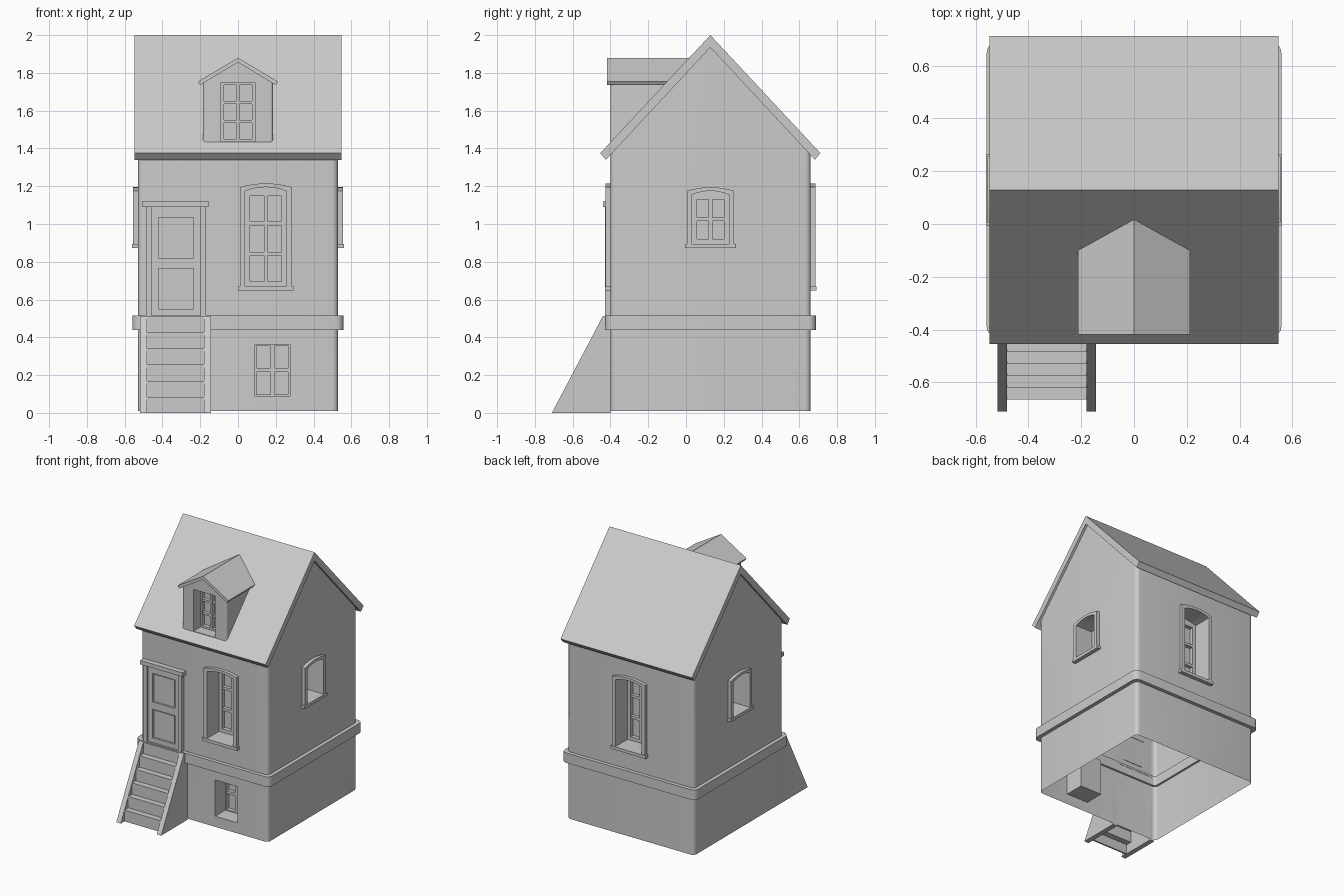
import bpy, bmesh, math
from mathutils import Matrix, Vector

if "Cube" in bpy.data.objects:
    bpy.data.objects.remove(bpy.data.objects["Cube"])

I = Matrix()
CY, HALF = 0.13, 0.53          # house centre in y, half width of the walls


def R(deg, axis='Z'):
    return Matrix.Rotation(math.radians(deg), 4, axis)


def T(x, y, z=0):
    return Matrix.Translation((x, y, z))


def wall_matrix(k):            # local -y points out of wall k (front, right, back, left)
    return T(0, CY) @ R(90 * k) @ T(0, -HALF)


def prism(bm, pts, y0, y1, M=I, hole=None):
    """Extrude an (x, z) profile along y; y1 may depend on z; optional hole of equal point count."""
    end = y1 if callable(y1) else (lambda z: y1)

    def loops(p):
        return ([bm.verts.new(M @ Vector((x, y0, z))) for x, z in p],
                [bm.verts.new(M @ Vector((x, end(z), z))) for x, z in p])

    def bridge(a, b):
        n = len(a)
        for i in range(n):
            j = (i + 1) % n
            bm.faces.new((a[i], a[j], b[j], b[i]))
    f, b = loops(pts)
    bridge(f, b)
    if hole:
        hf, hb = loops(hole)
        bridge(hf, hb)
        bridge(f, hf)
        bridge(b, hb)
    else:
        bm.faces.new(f)
        bm.faces.new(b)


def rect(x0, x1, z0, z1):
    return [(x0, z0), (x1, z0), (x1, z1), (x0, z1)]


def arch(c, hw, z0, z1, rise, n=8):
    return [(c - hw, z0), (c + hw, z0)] + [
        (c + hw * (1 - 2 * i / n), z1 + rise * (1 - (1 - 2 * i / n) ** 2)) for i in range(n + 1)]


def round_rect(h, r, n=5):
    return [(sx * (h - r) + r * math.cos(a), CY + sy * (h - r) + r * math.sin(a))
            for q, (sx, sy) in enumerate(((1, 1), (-1, 1), (-1, -1), (1, -1)))
            for a in [math.radians(90 * (q + i / n)) for i in range(n + 1)]]


def make(name, *prisms):
    bm = bmesh.new()
    for p in prisms:
        prism(bm, *p)
    bmesh.ops.recalc_face_normals(bm, faces=bm.faces)
    me = bpy.data.meshes.new(name)
    bm.to_mesh(me)
    bm.free()
    ob = bpy.data.objects.new(name, me)
    bpy.context.collection.objects.link(ob)
    return ob


def carve(ob, cutters):
    for c in cutters:
        c.hide_render = True
        m = ob.modifiers.new("cut", 'BOOLEAN')
        m.object, m.operation, m.solver = c, 'DIFFERENCE', 'EXACT'
    bpy.context.view_layer.update()
    me = bpy.data.meshes.new_from_object(ob.evaluated_get(bpy.context.evaluated_depsgraph_get()))
    ob.modifiers.clear()
    ob.data = me


def sash(name, M, c, hw, z0, z1, rows, depth, edge=0.026, bar=0.02, top=0.0):
    """Window sash: border bars plus one mullion and evenly spaced cross bars."""
    a, b = depth - 0.03, depth
    xs = [(c - hw, c - hw + edge), (c - bar / 2, c + bar / 2), (c + hw - edge, c + hw)]
    bars = [(rect(p, q, z0, z1), a, b, M) for p, q in xs]
    bars += [(rect(c - hw, c + hw, z0, z0 + edge), a, b, M),
             (rect(c - hw, c + hw, z1 - edge, z1 + top), a, b, M)]
    for i in range(1, rows):
        z = z0 + edge / 2 + (z1 - z0 - edge) * i / rows
        bars.append((rect(c - hw, c + hw, z - bar / 2, z + bar / 2), a + 0.004, b, M))
    make(name, *bars)


# windows: name, wall, centre, half width, sill z, side top z, rise, rows, framed
WINDOWS = [
    ("front_window", 0, 0.147, 0.109, 0.67, 1.175, 0.02, 3, True),
    ("back_window", 2, 0.0, 0.109, 0.67, 1.175, 0.02, 3, True),
    ("right_window", 1, 0.0, 0.098, 0.895, 1.155, 0.02, 2, True),
    ("left_window", 3, 0.0, 0.098, 0.895, 1.155, 0.02, 2, True),
    ("cellar_window", 0, 0.182, 0.092, 0.09, 0.363, 0.0, 2, False),
]
DEPTH = 0.15
cutters = []
for name, k, c, hw, z0, z1, rise, rows, framed in WINDOWS:
    M = wall_matrix(k)
    opening = arch(c, hw, z0, z1, rise)
    cutters.append(make(name + "_cutter", (opening, -0.1, DEPTH, M)))
    sash(name + "_sash", M, c, hw, z0, z1, rows, DEPTH, 0.026 if framed else 0.008, 0.02, rise)
    if framed:
        make(name + "_frame", (arch(c, hw + 0.027, z0 - 0.015, z1 + 0.02, rise), -0.025, 0.004, M, opening))
        make(name + "_sill", (rect(c - hw - 0.037, c + hw + 0.037, z0 - 0.023, z0), -0.03, 0.004, M))

# walls: rounded box, window recesses, gables trimmed to the roof, open base
UP = R(-90, 'X')
walls = make("walls", (round_rect(HALF, 0.03), -2.1, -0.01, UP))
carve(walls, cutters)
bm = bmesh.new()
bm.from_mesh(walls.data)
for s in (-1, 1):
    bmesh.ops.bisect_plane(bm, geom=bm.verts[:] + bm.edges[:] + bm.faces[:], plane_co=(0, CY, 1.945),
                           plane_no=(0, s * 0.595, 0.553), clear_outer=True)
base = [f for f in bm.faces if all(v.co.z < 0.02 for v in f.verts)]
bmesh.ops.delete(bm, geom=base, context='FACES')
bm.to_mesh(walls.data)
bm.free()

# band course around the house
make("band_course", (round_rect(0.558, 0.04), -0.515, -0.44, UP, round_rect(0.515, 0.02)))

# main roof
roof = make("roof", ([(0, 2.0), (0.583, 1.375), (0.553, 1.34), (0, 1.935),
                      (-0.553, 1.34), (-0.583, 1.375)], -0.548, 0.548, T(0, CY - 0.001) @ R(90)))


# dormer, its back following the roof slope
def slope(offset):
    return lambda z: CY - (2.0 - z) * 0.583 / 0.625 + offset


dormer = make("dormer_walls", ([(-0.185, 1.432), (0.185, 1.432), (0.185, 1.75), (0, 1.86), (-0.185, 1.75)],
                               -0.40, slope(0.13)))
bm = bmesh.new()
bm.from_mesh(dormer.data)
corners = [e for e in bm.edges if all(abs(abs(v.co.x) - 0.185) < 0.001 and v.co.y < -0.39 for v in e.verts)
           and abs(e.verts[0].co.z - e.verts[1].co.z) > 0.1]
bmesh.ops.bevel(bm, geom=corners, offset=0.015, segments=4, profile=0.5, affect='EDGES')
bm.to_mesh(dormer.data)
bm.free()
dormer_cut = make("dormer_cutter", (rect(-0.089, 0.089, 1.437, 1.75), -0.6, -0.29))
carve(dormer, [dormer_cut])
carve(roof, [dormer_cut])
make("dormer_roof", ([(0, 1.88), (0.212, 1.754), (0.2, 1.735), (0, 1.856), (-0.2, 1.735), (-0.212, 1.754)],
                     -0.418, slope(0.02)))
sash("dormer_sash", wall_matrix(0), 0, 0.089, 1.437, 1.75, 3, 0.11, 0.014, 0.016)
for c in cutters + [dormer_cut]:
    bpy.data.objects.remove(c)

# front door: stiles and rails around two sunken panels, casing and lintel
F = wall_matrix(0)
make("door", *[(rect(*r), -0.014, 0.003, F) for r in (
    (-0.46, -0.422, 0.51, 1.09), (-0.236, -0.198, 0.51, 1.09), (-0.422, -0.236, 0.51, 0.55),
    (-0.422, -0.236, 0.765, 0.82), (-0.422, -0.236, 1.035, 1.09))])
make("door_panels", *[(rect(-0.414, -0.244, z, z + 0.199), -0.006, 0.003, F) for z in (0.558, 0.828)])
make("door_casing", *[(rect(x, x + 0.028, 0.51, 1.09), -0.03, 0.003, F) for x in (-0.487, -0.198)])
make("door_lintel", (rect(-0.508, -0.155, 1.09, 1.12), -0.04, 0.003, F))

# front steps: two sloping stringers with treads and risers between
side = [(-0.71, 0.0), (-0.40, 0.0), (-0.40, 0.513), (-0.44, 0.513)]
make("stair_stringers", *[(side, -x, -x - 0.037, R(90)) for x in (-0.518, -0.18)])
steps = []
for i in range(6):
    y, z = -0.665 + 0.045 * i, 0.085 * i
    steps.append((rect(-0.481, -0.18, z, z + 0.085), y, y + 0.012))
    steps.append((rect(-0.481, -0.18, z + 0.073, z + 0.085), y + 0.012, y + 0.057))
make("stair_steps", *steps)

# smooth the rounded corners, keep the rest crisp
bpy.ops.object.select_all(action='SELECT')
bpy.context.view_layer.objects.active = walls
bpy.ops.object.shade_smooth_by_angle(angle=math.radians(30))
